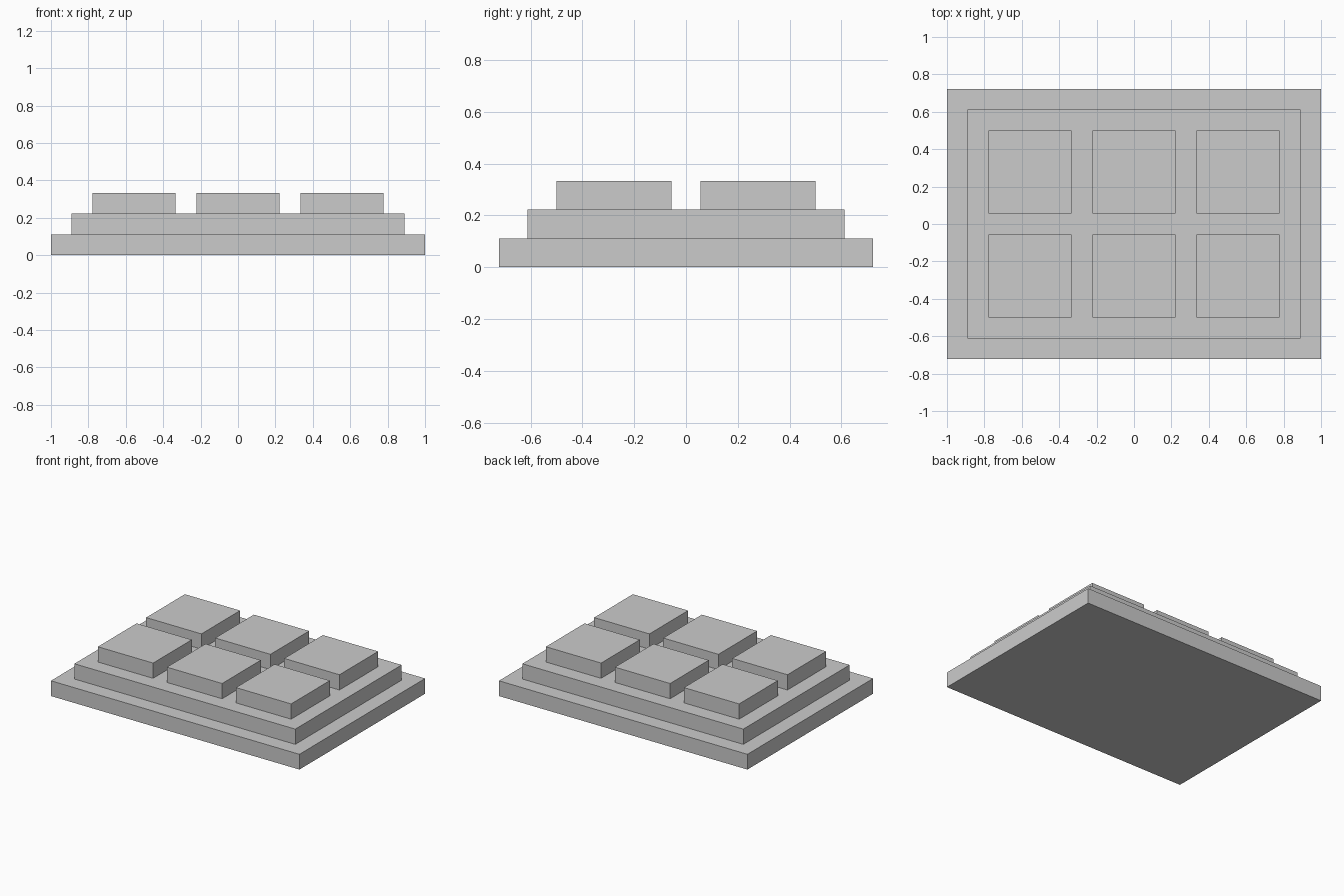
import bpy

if "Cube" in bpy.data.objects:
    bpy.data.objects.remove(bpy.data.objects["Cube"])

U = 1 / 9  # layout module: every step, gap and layer height


def block(name, x, y, z, width, depth, height):
    """Box centred on x, y with its underside at z (in modules)."""
    bpy.ops.mesh.primitive_cube_add(size=1, location=(x * U, y * U, (z + height / 2) * U))
    obj = bpy.context.object
    obj.name = name
    obj.scale = (width * U, depth * U, height * U)
    bpy.ops.object.transform_apply(location=False, rotation=False, scale=True)
    return obj


# Stepped plinth
block("base_slab", 0, 0, 0, 18, 13, 1)
block("middle_slab", 0, 0, 1, 16, 11, 1)

# Two rows of three raised square pads
for row, y in (("front", -2.5), ("back", 2.5)):
    for column, x in (("left", -5), ("middle", 0), ("right", 5)):
        block(f"{row}_{column}_pad", x, y, 2, 4, 4, 1)
